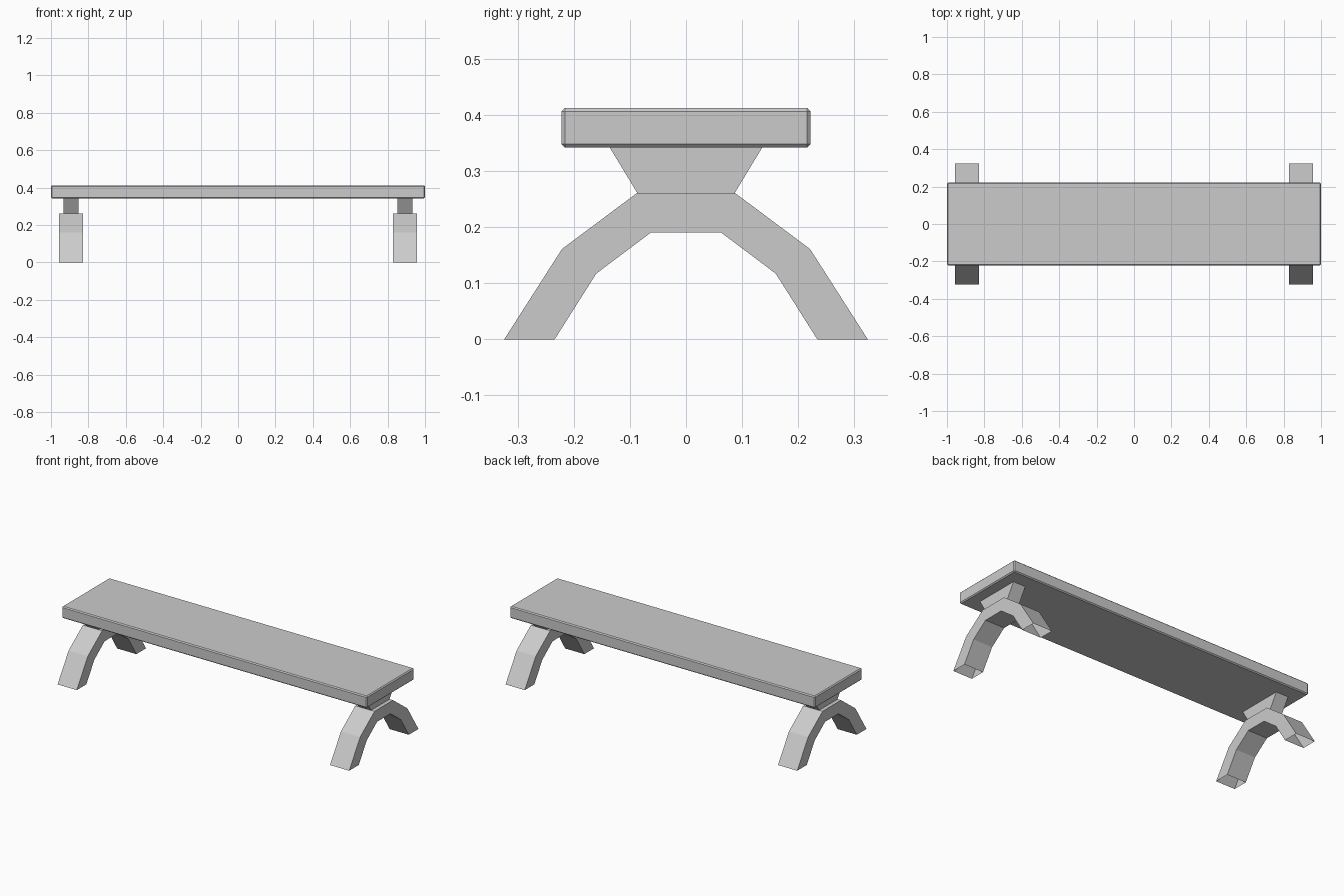
import bpy, bmesh

if "Cube" in bpy.data.objects:
    bpy.data.objects.remove(bpy.data.objects["Cube"])


def make_prism(name, profile, x0, x1, skip=()):
    """Extrude a closed (y, z) profile along x; skip lists side edges left open."""
    bm = bmesh.new()
    a = [bm.verts.new((x0, y, z)) for y, z in profile]
    b = [bm.verts.new((x1, y, z)) for y, z in profile]
    n = len(profile)
    bm.faces.new(a)
    bm.faces.new(b[::-1])
    for i in range(n):
        if i not in skip:
            j = (i + 1) % n
            bm.faces.new((a[j], a[i], b[i], b[j]))
    bmesh.ops.recalc_face_normals(bm, faces=bm.faces)
    mesh = bpy.data.meshes.new(name)
    bm.to_mesh(mesh)
    bm.free()
    obj = bpy.data.objects.new(name, mesh)
    bpy.context.collection.objects.link(obj)
    return obj


# Seat plank with a small chamfer on every edge
seat = make_prism("seat", [(-0.222, 0.342), (0.222, 0.342),
                           (0.222, 0.412), (-0.222, 0.412)], -1, 1)
bevel = seat.modifiers.new("chamfer", 'BEVEL')
bevel.width = 0.006
bevel.segments = 1

# Half outlines, mirrored in y
outer = [(0.324, 0.0), (0.221, 0.161), (0.087, 0.261)]
inner = [(0.063, 0.19), (0.16, 0.117), (0.234, 0.0)]
arch = (outer + [(-y, z) for y, z in outer[::-1]]
        + [(-y, z) for y, z in inner[::-1]] + inner)
block = [(-0.087, 0.261), (0.087, 0.261), (0.136, 0.342), (-0.136, 0.342)]

for side, cx in (("left", -0.893), ("right", 0.893)):
    # Arched leg pair, hollow at the feet
    make_prism(side + "_arched_leg", arch, cx - 0.063, cx + 0.063, skip=(5, 11))
    # Flared block between leg and seat
    make_prism(side + "_support_block", block, cx - 0.04, cx + 0.04, skip=(0, 2))
